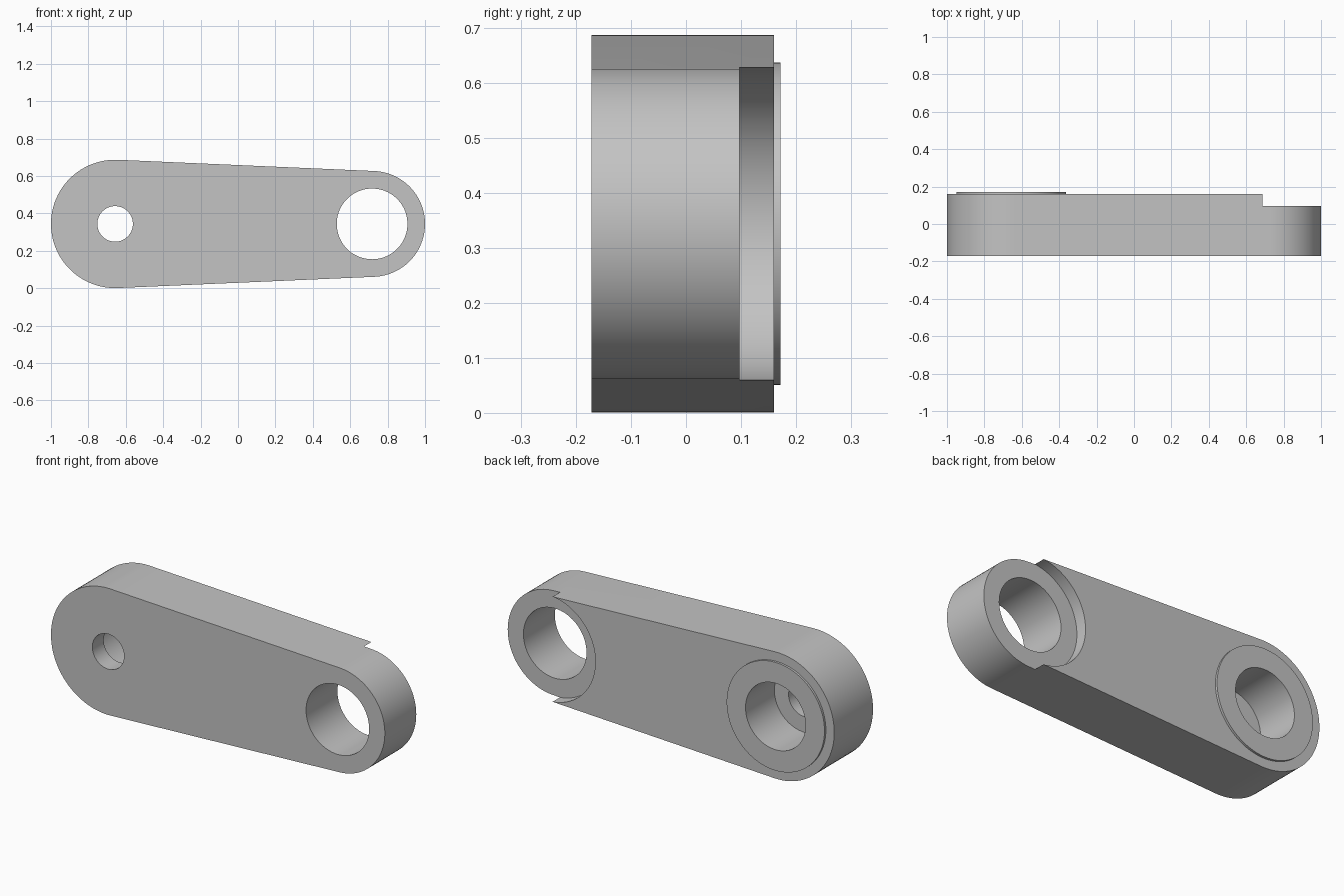
import bpy, bmesh, math

cube = bpy.data.objects.get("Cube")
if cube:
    bpy.data.objects.remove(cube, do_unlink=True)

MID_Z = 0.344                      # height of both pivot axes
BIG_X, BIG_R = -0.657, 0.343       # large end
SMALL_X, SMALL_R = 0.717, 0.283    # small end
FRONT, BACK = -0.172, 0.16

grey = bpy.data.materials.new("light grey")
grey.use_nodes = True
colour = (0.55, 0.55, 0.55, 1)
grey.diffuse_color = colour
grey.node_tree.nodes["Principled BSDF"].inputs["Base Color"].default_value = colour


def arc(x, r, start, end, steps):
    """Points on an arc in the x-z plane."""
    angles = [start + (end - start) * i / steps for i in range(steps + 1)]
    return [(x + r * math.cos(a), MID_Z + r * math.sin(a)) for a in angles]


def prism(name, points, y0, y1):
    """Extrude an x-z outline from y0 to y1."""
    bm = bmesh.new()
    face = bm.faces.new([bm.verts.new((x, y0, z)) for x, z in points])
    made = bmesh.ops.extrude_face_region(bm, geom=[face])["geom"]
    moved = [v for v in made if isinstance(v, bmesh.types.BMVert)]
    bmesh.ops.translate(bm, verts=moved, vec=(0, y1 - y0, 0))
    bmesh.ops.recalc_face_normals(bm, faces=bm.faces)
    mesh = bpy.data.meshes.new(name)
    bm.to_mesh(mesh)
    bm.free()
    mesh.materials.append(grey)
    obj = bpy.data.objects.new(name, mesh)
    bpy.context.collection.objects.link(obj)
    return obj


def disc(name, x, r, y0, y1):
    return prism(name, arc(x, r, 0, math.tau, 96)[:-1], y0, y1)


def combine(target, tool, operation):
    """Apply a boolean and remove the tool object."""
    tool.hide_render = True
    mod = target.modifiers.new(tool.name, "BOOLEAN")
    mod.object, mod.operation, mod.solver = tool, operation, "EXACT"
    bpy.context.view_layer.objects.active = target
    bpy.ops.object.modifier_apply(modifier=mod.name)
    bpy.data.objects.remove(tool, do_unlink=True)


# Tapered arm: two end arcs joined by their common tangents
tangent = math.acos((BIG_R - SMALL_R) / (SMALL_X - BIG_X))
outline = (arc(SMALL_X, SMALL_R, -tangent, tangent, 48)
           + arc(BIG_X, BIG_R, tangent, math.tau - tangent, 48))
arm = prism("link_arm", outline, FRONT, BACK)

# Raised boss on the back of the large end
combine(arm, disc("boss", BIG_X, 0.293, 0, 0.172), "UNION")

# Round relief, bore, stepped pin hole
cutters = [
    ("relief", SMALL_X, 0.2863, 0.097, 0.3),
    ("bore", SMALL_X, 0.189, -0.3, 0.3),
    ("counterbore", BIG_X, 0.18, -0.075, 0.3),
    ("pin_hole", BIG_X, 0.095, -0.3, 0),
]
for cutter in cutters:
    combine(arm, disc(*cutter), "DIFFERENCE")

# Smooth the round walls, keep the rims sharp
bpy.ops.object.select_all(action="DESELECT")
arm.select_set(True)
bpy.context.view_layer.objects.active = arm
bpy.ops.object.shade_smooth_by_angle(angle=math.radians(30))
